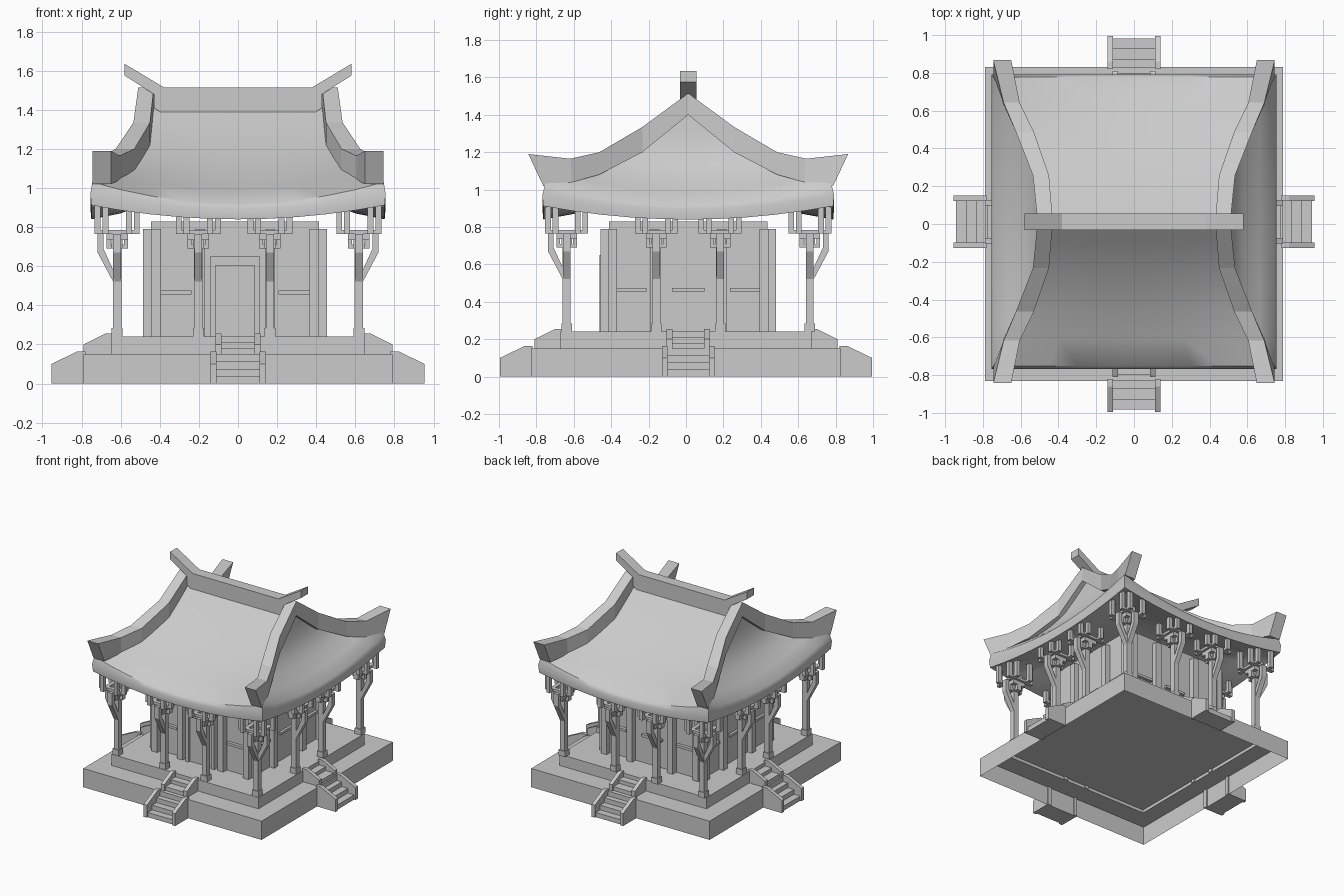
import bpy, bmesh, math
from mathutils import Matrix, Vector

cube = bpy.data.objects.get("Cube")
if cube:
    bpy.data.objects.remove(cube)

grey = bpy.data.materials.new("plain grey")
grey.use_nodes = True
COL = (0.6, 0.6, 0.6, 1)
grey.diffuse_color = COL
grey.node_tree.nodes["Principled BSDF"].inputs["Base Color"].default_value = COL

CX, CY = -0.015, 0.012          # centre of the hall
TX, TY, UX, UY = 0.79, 0.83, 0.65, 0.67   # half sizes of the two terrace tiers


def finish(name, bm, smooth=False):
    bmesh.ops.recalc_face_normals(bm, faces=bm.faces)
    me = bpy.data.meshes.new(name)
    bm.to_mesh(me)
    bm.free()
    me.materials.append(grey)
    ob = bpy.data.objects.new(name, me)
    bpy.context.collection.objects.link(ob)
    if smooth:
        bpy.ops.object.select_all(action='DESELECT')
        ob.select_set(True)
        bpy.context.view_layer.objects.active = ob
        bpy.ops.object.shade_smooth_by_angle(angle=math.radians(40))
    return ob


def box(bm, x0, x1, y0, y1, z0, z1, mat=Matrix()):
    m = Matrix.Translation(((x0 + x1) / 2, (y0 + y1) / 2, (z0 + z1) / 2))
    s = Matrix.Diagonal((abs(x1 - x0), abs(y1 - y0), abs(z1 - z0), 1))
    bmesh.ops.create_cube(bm, size=1, matrix=mat @ m @ s)


def loft(bm, rings, cap=True):
    """Skin closed rings of points."""
    vs = [[bm.verts.new(p) for p in r] for r in rings]
    n = len(vs[0])
    for a, b in zip(vs, vs[1:]):
        for i in range(n):
            j = (i + 1) % n
            bm.faces.new((a[i], a[j], b[j], b[i]))
    if cap:
        bm.faces.new(vs[0])
        bm.faces.new(vs[-1])


def prism(bm, profile, x0, x1, mat=Matrix()):
    """Extrude a (y, z) profile along x."""
    loft(bm, [[mat @ Vector((x, y, z)) for y, z in profile] for x in (x0, x1)])


def turn(k):
    return Matrix.Rotation(k * math.pi / 2, 4, 'Z')


# Stepped terrace, open underneath, with an inner floor plate
def rect(a, b, z):
    return [(-a, -b, z), (a, -b, z), (a, b, z), (-a, b, z)]


bm = bmesh.new()
loft(bm, [rect(TX, TY, 0), rect(TX, TY, 0.15), rect(UX, UY, 0.15), rect(UX, UY, 0.24)], cap=False)
top = [v for v in bm.verts if v.co.z > 0.2]
bm.faces.new(top)
bm.faces.new([bm.verts.new(p) for p in rect(UX, UY, 0.175)])
finish("terrace", bm)

# Two flights of stairs on each side
bm = bmesh.new()


def flight(mat, d, run, w, z0, rise, steps, low):
    for i in range(steps):
        a = run * i / steps
        box(bm, -w, w, -d - run * (1 - i / steps) + 0.012, -d, z0 + rise * i / (steps + 1),
            z0 + rise * (i + 1) / (steps + 1), mat)
    end = d + run
    rail = [(-d, z0), (-end, z0), (-end, z0 + low), (-d - 0.03, z0 + rise + 0.015),
            (-d + 0.01, z0 + rise + 0.015), (-d + 0.01, z0)]
    for s in (-1, 1):
        prism(bm, rail, s * w, s * (w - 0.03), mat)


for k in range(4):
    side = k % 2
    m = Matrix.Translation((0, CY if side else 0, 0)) @ turn(k)
    flight(m, TX if side else TY, 0.165, 0.14, 0, 0.15, 3, 0.1)
    flight(m, UX if side else UY, 0.14, 0.115, 0.15, 0.09, 2, 0.05)
finish("stairs", bm)

# Hall: core, piers, window slats and door
hall = Matrix.Translation((CX, CY, 0))
bm = bmesh.new()
box(bm, -0.43, 0.43, -0.425, 0.425, 0.24, 0.83, hall)
finish("hall_walls", bm)

piers, slats = bmesh.new(), bmesh.new()
for k in range(4):
    m = hall @ turn(k)
    for x in (-0.405, -0.18, 0.18, 0.405):
        box(piers, x - 0.025, x + 0.025, -0.47, -0.42, 0.24, 0.79, m)
    for x in (-0.31, 0, 0.31):
        if x or k:
            box(slats, x - 0.088, x + 0.088, -0.45, -0.42, 0.455, 0.475, m)
finish("wall_piers", piers)
finish("window_slats", slats)

bm = bmesh.new()
for s in (-1, 1):
    box(bm, s * 0.128, s * 0.1, -0.475, -0.42, 0.24, 0.65, hall)
box(bm, -0.1, 0.1, -0.475, -0.42, 0.605, 0.65, hall)
box(bm, -0.1, 0.1, -0.455, -0.42, 0.24, 0.605, hall)
finish("front_door", bm)

# Veranda posts with outward braces and stacked brackets
posts, braces, brackets = bmesh.new(), bmesh.new(), bmesh.new()
PX, PY = 0.618, 0.65


def bracket(m, high):
    box(brackets, -0.028, 0.028, -0.028, 0.028, 0.69, 0.755, m)
    for k in range(4):
        r = m @ turn(k)
        # lower cup
        box(brackets, -0.02, 0.02, -0.055, 0, 0.69, 0.71, r)
        box(brackets, -0.055, 0.055, -0.055, -0.03, 0.735, 0.765, r)
        box(brackets, -0.02, 0.02, -0.055, -0.035, 0.69, 0.765, r)
        # upper crossing arms with upright prongs
        box(brackets, -0.115, 0.115, -0.075, -0.045, 0.765, 0.785, r)
        for s in (-1, 1):
            box(brackets, s * 0.085, s * 0.115, -0.075, -0.045, 0.765, high, r)


def veranda_post(x, y, directions, high):
    m = Matrix.Translation((x, y, 0))
    box(posts, -0.021, 0.021, -0.021, 0.021, 0.24, 0.69, m)
    box(posts, -0.028, 0.028, -0.028, 0.028, 0.24, 0.285, m)
    for k in directions:
        prism(braces, [(-0.015, 0.51), (-0.1, 0.67), (-0.1, 0.765), (-0.07, 0.765),
                       (-0.07, 0.69), (-0.015, 0.57)], -0.02, 0.02, m @ turn(k))
    bracket(m, high)


for s in (-1, 1):
    for t in (-1, 1):
        veranda_post(s * PX, CY + t * PY, (1 if s > 0 else 3, 0 if t < 0 else 2), 0.91)
        veranda_post(-0.02 + s * 0.183, CY + t * PY, (0 if t < 0 else 2,), 0.86)
        veranda_post(t * PX, CY + s * 0.17, (1 if t > 0 else 3,), 0.86)
finish("veranda_posts", posts)
finish("post_braces", braces)
finish("roof_brackets", brackets)

# Sweeping roof: rectangular rings whose sides sag between the corners
N = 10


def roof_ring(a, b, z, sag):
    pts = []
    corners = [(-a, -b), (a, -b), (a, b), (-a, b)]
    for (xa, ya), (xb, yb) in zip(corners, corners[1:] + corners[:1]):
        for i in range(N):
            t = i / N
            dip = sag * (1 - (2 * t - 1) ** 2)
            pts.append((xa + (xb - xa) * t, CY + ya + (yb - ya) * t, z - dip))
    return pts


bm = bmesh.new()
loft(bm, [roof_ring(*r) for r in (
    (0.47, 0.005, 1.42, 0), (0.48, 0.12, 1.32, 0.005), (0.495, 0.24, 1.225, 0.01),
    (0.53, 0.36, 1.155, 0.02), (0.58, 0.47, 1.1, 0.035), (0.665, 0.62, 1.06, 0.07),
    (0.745, 0.765, 1.03, 0.11), (0.755, 0.78, 0.972, 0.075), (0.75, 0.775, 0.912, 0.072),
    (0.6, 0.61, 0.93, 0.06), (0.43, 0.44, 0.96, 0.02))])
finish("roof", bm, smooth=True)

# Ridge beam with upswept ends
half = [(0.38, 1.515), (0.58, 1.635), (0.58, 1.575), (0.43, 1.48), (0.43, 1.41), (0.4, 1.39)]
outline = half + [(-x, z) for x, z in reversed(half)]
bm = bmesh.new()
loft(bm, [[(x, y, z) for x, z in outline] for y in (CY - 0.043, CY + 0.043)])
finish("ridge_beam", bm)

# Curved hip beams: inner x, outer x, top y, top z, bottom y, bottom z
stations = ((0.43, 0.51, 0, 1.515, 0, 1.4), (0.45, 0.535, 0.245, 1.335, 0.245, 1.2),
            (0.53, 0.625, 0.475, 1.2, 0.475, 1.08), (0.605, 0.69, 0.63, 1.165, 0.62, 1.04),
            (0.65, 0.745, 0.855, 1.19, 0.775, 1.02))
bm = bmesh.new()
for s in (-1, 1):
    for t in (-1, 1):
        loft(bm, [[(s * i, CY + t * yt, zt), (s * o, CY + t * yt, zt),
                   (s * o, CY + t * yb, zb), (s * i, CY + t * yb, zb)]
                  for i, o, yt, zt, yb, zb in stations])
finish("hip_beams", bm)
